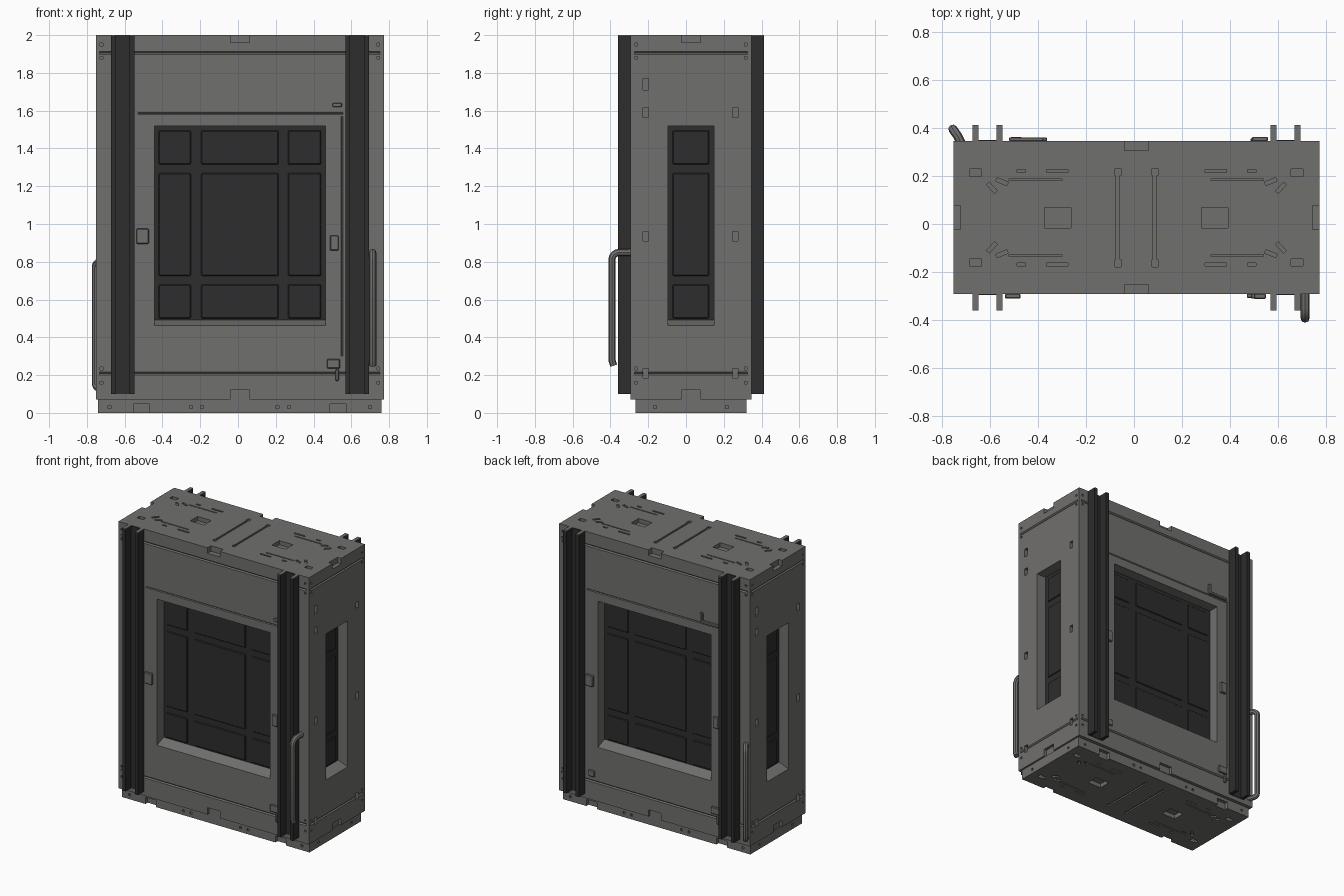
import bpy, bmesh
from math import radians, pi, sin, cos
from mathutils import Matrix, Vector

if "Cube" in bpy.data.objects:
    bpy.data.objects.remove(bpy.data.objects["Cube"])

CENTRE = Matrix.Translation((0.01, 0.0265, 0))
HX, HY, TOP, FOOT = 0.763, 0.319, 2.0, 0.07


def material(name, colour):
    m = bpy.data.materials.new(name)
    m.use_nodes = True
    m.diffuse_color = (*colour, 1)
    m.node_tree.nodes["Principled BSDF"].inputs["Base Color"].default_value = (*colour, 1)
    return m


GREY = material("warm grey metal", (0.163, 0.16, 0.154))
DARK = material("charcoal metal", (0.026, 0.026, 0.026))


def face_frame(quarter):
    """Frame of one wall: x along the wall, -y outwards, origin on the wall."""
    reach = HY if quarter % 2 == 0 else HX
    return CENTRE @ Matrix.Rotation(quarter * pi / 2, 4, "Z") @ Matrix.Translation((0, -reach, 0))


def box(bm, frame, u, d, z, turn=0, axis="Z"):
    """Box from three (low, high) spans; d is the distance outwards."""
    mid = Vector(((u[0] + u[1]) / 2, -(d[0] + d[1]) / 2, (z[0] + z[1]) / 2))
    size = (u[1] - u[0], d[1] - d[0], z[1] - z[0], 1)
    m = frame @ Matrix.Translation(mid) @ Matrix.Rotation(turn, 4, axis) @ Matrix.Diagonal(size)
    return bmesh.ops.create_cube(bm, size=1, matrix=m)["verts"]


def around(c, w):
    return (c - w / 2, c + w / 2)


def finish(bm, name, mat, bevel=0):
    mesh = bpy.data.meshes.new(name)
    bm.to_mesh(mesh)
    bm.free()
    ob = bpy.data.objects.new(name, mesh)
    bpy.context.collection.objects.link(ob)
    mesh.materials.append(mat)
    if bevel:
        b = ob.modifiers.new("Bevel", "BEVEL")
        b.width, b.segments = bevel, 1
    return ob


def carve(ob, bm):
    cutter = finish(bm, "cutter", GREY)
    cutter.hide_render = True
    mod = ob.modifiers.new("Carve", "BOOLEAN")
    mod.operation, mod.solver, mod.object = "DIFFERENCE", "EXACT", cutter
    mod.use_self = True
    bpy.context.view_layer.objects.active = ob
    bpy.ops.object.modifier_apply(modifier=mod.name)
    bpy.data.objects.remove(cutter)


def deck_cuts(bm, z):
    """Pockets and grooves shared by the roof and the underside."""
    shallow, deep = around(z, 0.02), around(z, 0.06)
    for s in (-1, 1):
        box(bm, CENTRE, around(s * 0.327, 0.11), around(0, 0.085), deep)
        box(bm, CENTRE, around(s * 0.077, 0.014), (-0.19, 0.19), shallow)
        for t in (-1, 1):
            box(bm, CENTRE, around(s * 0.67, 0.05), around(t * 0.187, 0.03), deep)
            box(bm, CENTRE, around(s * 0.077, 0.024), around(t * 0.19, 0.03), shallow)
            box(bm, CENTRE, around(s * 0.42, 0.22), around(t * 0.158, 0.008), shallow)
            box(bm, CENTRE, around(s * 0.48, 0.035), around(t * 0.195, 0.012), shallow)
            box(bm, CENTRE, around(s * 0.33, 0.09), around(t * 0.195, 0.012), shallow)
            # Curved corner groove in two chords
            for u, v, angle in ((0.56, 0.15, 22), (0.602, 0.124, 48)):
                box(bm, CENTRE, around(s * u, 0.05), around(t * v, 0.016), shallow, -s * t * radians(angle))


# Main cabinet
bm = bmesh.new()
box(bm, CENTRE, (-HX, HX), (-HY, HY), (FOOT, TOP))
cabinet = finish(bm, "cabinet_body", GREY)

cuts = bmesh.new()
deck_cuts(cuts, TOP)
WINDOW_DEPTH = 0.085
for q in range(4):
    f = face_frame(q)
    wide = q % 2 == 0
    half, reach = (0.453, HX) if wide else (0.123, HY)
    # Window opening with sloping sill
    for v in box(cuts, f, (-half, half), (-WINDOW_DEPTH, 0.02), (0.455, 1.52)):
        local = f.inverted() @ v.co
        if local.y > 0 and local.z < 1:
            v.co.z += 0.042
    # Lifting notches
    box(cuts, f, around(0, 0.1), (-0.04 if wide else -0.03, 0.02), (1.96, 2.05))
    box(cuts, f, around(0, 0.1), (-0.02, 0.02), (0.05, 0.12))
    # V-shaped seams around the top and bottom bands
    for z in (1.905, 0.208):
        box(cuts, f, (0.02 - reach, reach - 0.02), around(0, 0.011), around(z, 0.011), pi / 4, "X")
    for s in (-1, 1):
        for z in (1.95, 0.16, 0.235, 1.88):
            box(cuts, f, around(s * (reach - 0.03), 0.014), (-0.008, 0.02), around(z, 0.014))
    if wide:
        # Access panel outline
        box(cuts, f, (-0.54, 0.545), around(0, 0.007), around(1.585, 0.007), pi / 4, "X")
        box(cuts, f, around(0.54, 0.008), around(0, 0.008), (0.3, 1.57), pi / 4)
    else:
        for u in (-0.24, 0.235):
            for z in (0.21, 0.935, 1.59):
                box(cuts, f, around(u, 0.03), (-0.025, 0.02), around(z, 0.052))
        box(cuts, f, around(-0.24, 0.03), (-0.025, 0.02), around(1.74, 0.06))
carve(cabinet, cuts)

# Plinth
PX, PY = 0.75, 0.295
bm = bmesh.new()
box(bm, CENTRE, (-PX, PX), (-PY, PY), (0, FOOT + 0.001))
plinth = finish(bm, "plinth", GREY)
cuts = bmesh.new()
deck_cuts(cuts, 0)
for q in range(4):
    f = face_frame(q)
    wide = q % 2 == 0
    inset = PY - HY if wide else PX - HX
    for s in (-1, 1):
        if wide:
            box(cuts, f, around(s * 0.52, 0.085), (inset - 0.025, 0.02), (-0.02, 0.048))
        for u in ((0.2, 0.26, 0.69) if wide else (0.19,)):
            box(cuts, f, around(s * u, 0.016), (inset - 0.01, 0.02), around(0.032, 0.016))
carve(plinth, cuts)

# Windows: dark backing with a grid of shallow panes
ROWS = ((0.5, 0.68), (0.725, 1.27), (1.315, 1.495))
for q, side in enumerate(("front", "left", "back", "right")):
    f = face_frame(q)
    wide = q % 2 == 0
    half = 0.452 if wide else 0.122
    columns = ((-0.43, -0.26), (-0.205, 0.205), (0.255, 0.43)) if wide else ((-0.097, 0.095),)
    bm = bmesh.new()
    box(bm, f, (-half, half), (-0.09, -0.075), (0.492, 1.519))
    finish(bm, side + "_window_backing", DARK)
    bm = bmesh.new()
    for u in columns:
        for z in ROWS:
            box(bm, f, u, (-0.082, -0.069), z)
    finish(bm, side + "_window_panes", DARK, 0.005)

# Twin-flange rails, latches, brackets and grab handles, front and back
for q, side in ((0, "front"), (2, "back")):
    f = face_frame(q)
    rails, caps, latches = bmesh.new(), bmesh.new(), bmesh.new()
    for s in (-1, 1):
        box(rails, f, around(s * 0.621, 0.1), (-0.002, 0.004), (0.1, 1.998))
        for u in (0.571, 0.671):
            box(rails, f, around(s * u, 0.025), (-0.002, 0.068), (0.1, 1.995))
            box(caps, f, around(s * u, 0.025), (0, 0.068), (1.995, 2.0))
    finish(rails, side + "_rails", DARK)
    finish(caps, side + "_rail_caps", GREY)

    box(latches, f, around(-0.515, 0.065), (-0.002, 0.018), around(0.935, 0.08))
    box(latches, f, around(0.5, 0.045), (-0.002, 0.018), around(0.9, 0.08))
    box(latches, f, around(0.495, 0.07), (-0.002, 0.015), around(0.26, 0.05))
    box(latches, f, around(0.515, 0.018), (-0.002, 0.018), (0.17, 0.23))
    if side == "front":
        box(latches, f, around(0.515, 0.05), (-0.002, 0.02), around(1.63, 0.022))
    else:
        # Angled pipe bracket and lower catch
        box(latches, f, (0.372, 0.53), (-0.002, 0.016), around(1.6, 0.02))
        box(latches, f, around(0.382, 0.02), (-0.002, 0.016), (1.6, 1.665))
        box(latches, f, around(-0.5, 0.05), (-0.002, 0.012), around(0.265, 0.045))
    finish(latches, side + "_latches", GREY, 0.004)

    # Grab handle: the front one ends free at the bottom, the back one returns
    base_u, tip_u, low, high = (0.703, 0.703, 0.25, 0.85) if side == "front" else (0.73, 0.765, 0.13, 0.8)
    reach, bend = (0.1, 0.04) if side == "front" else (0.05, 0.03)
    path = [(-0.01, high)]
    path += [(reach - bend + bend * sin(a * pi / 8), high - bend + bend * cos(a * pi / 8)) for a in range(5)]
    if side == "front":
        path += [(reach, low + 0.03), (reach - 0.01, low)]
    else:
        path += [(d, low + high - z) for d, z in reversed(path)]
    curve = bpy.data.curves.new(side + "_handle", "CURVE")
    curve.dimensions, curve.bevel_depth, curve.bevel_resolution = "3D", 0.019, 2
    curve.use_fill_caps = True
    spline = curve.splines.new("POLY")
    spline.points.add(len(path) - 1)
    for p, (d, z) in zip(spline.points, path):
        u = base_u + (tip_u - base_u) * max(d, 0) / reach
        p.co = (*(f @ Vector((u, -d, z))), 1)
    curve.materials.append(GREY)
    handle = bpy.data.objects.new(side + "_handle", curve)
    bpy.context.collection.objects.link(handle)
    bpy.ops.object.select_all(action="DESELECT")
    handle.select_set(True)
    bpy.context.view_layer.objects.active = handle
    bpy.ops.object.convert(target="MESH")
    bpy.ops.object.shade_smooth_by_angle(angle=radians(40))
